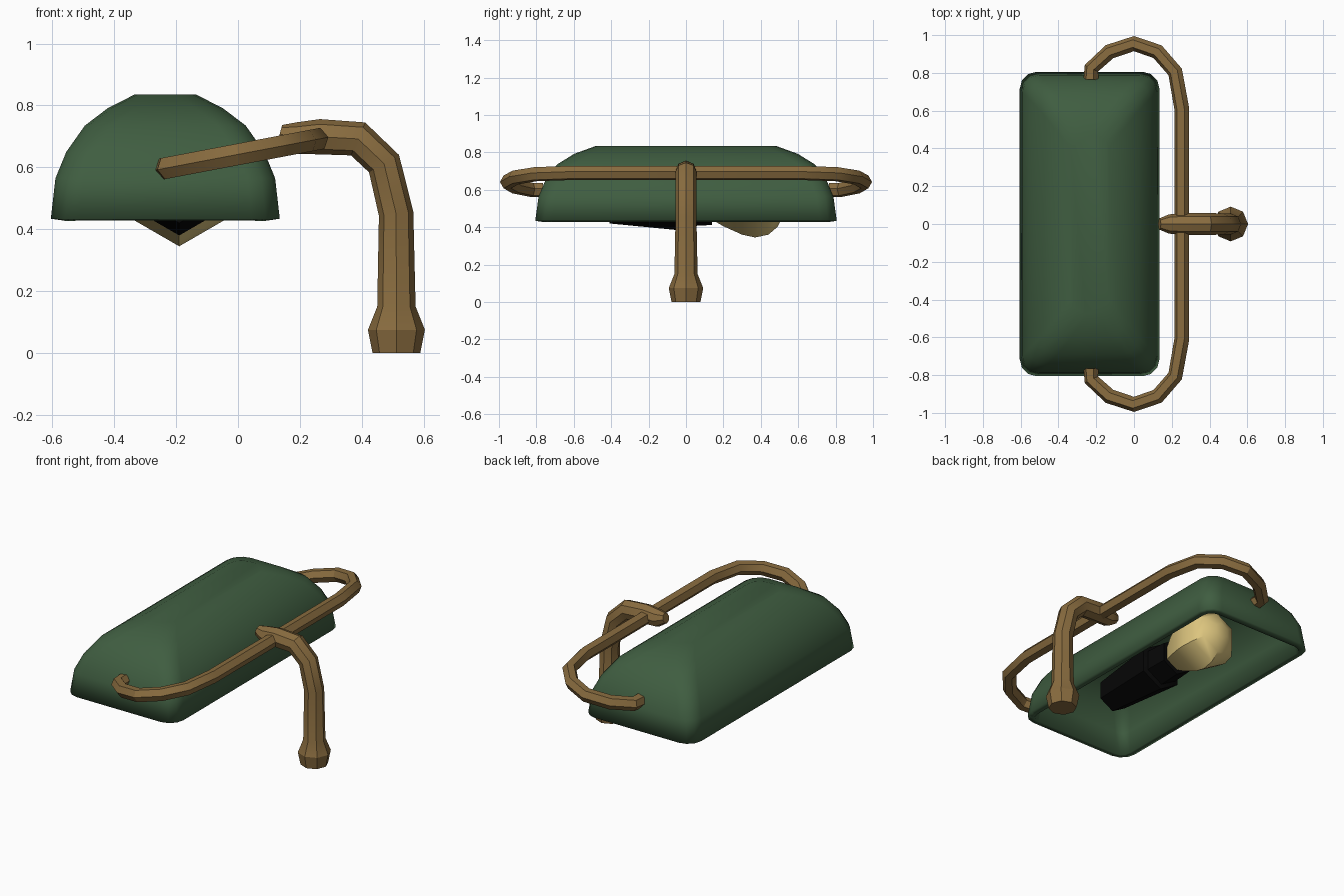
import bpy, bmesh, math
from mathutils import Vector

if "Cube" in bpy.data.objects:
    bpy.data.objects.remove(bpy.data.objects["Cube"])


def material(name, rgb):
    m = bpy.data.materials.new(name)
    m.diffuse_color = (*rgb, 1)
    m.use_nodes = True
    m.node_tree.nodes["Principled BSDF"].inputs["Base Color"].default_value = m.diffuse_color
    return m


GREEN = material("green enamel", (0.050, 0.110, 0.052))
BRASS = material("aged brass", (0.250, 0.150, 0.050))
BLACK = material("black socket", (0.002, 0.002, 0.002))
GLOW = material("warm glass", (0.720, 0.560, 0.210))


def loft(name, rings, mat, cap_start=True, cap_end=True, angle=30):
    """Join rings of points into a skin, with optional end caps."""
    bm = bmesh.new()
    loops = [[bm.verts.new(p) for p in ring] for ring in rings]
    n = len(loops[0])
    for a, b in zip(loops, loops[1:]):
        for i in range(n):
            j = (i + 1) % n
            bm.faces.new((a[i], a[j], b[j], b[i]))
    if cap_start:
        bm.faces.new(loops[0][::-1])
    if cap_end:
        bm.faces.new(loops[-1])
    if cap_start and cap_end:
        bmesh.ops.recalc_face_normals(bm, faces=bm.faces[:])
    me = bpy.data.meshes.new(name)
    bm.to_mesh(me)
    bm.free()
    me.materials.append(mat)
    ob = bpy.data.objects.new(name, me)
    bpy.context.collection.objects.link(ob)
    bpy.ops.object.select_all(action='DESELECT')
    ob.select_set(True)
    bpy.context.view_layer.objects.active = ob
    bpy.ops.object.shade_smooth_by_angle(angle=math.radians(angle))
    return ob


def tube(name, path, radii, sides, up, mat):
    """Sweep a polygon along a path that lies in the plane with normal `up`."""
    pts, up = [Vector(p) for p in path], Vector(up).normalized()
    rings = []
    for i, p in enumerate(pts):
        before = (p - pts[i - 1]).normalized() if i else Vector()
        after = (pts[i + 1] - p).normalized() if i + 1 < len(pts) else Vector()
        side = (before + after).normalized().cross(up).normalized()
        rings.append([p + radii[i] * (math.sin(a) * up + math.cos(a) * side)
                      for a in (math.tau * k / sides for k in range(sides))])
    return loft(name, rings, mat)


# Shade: rounded rectangles shrinking towards the top, then a shell thickness
def rounded_rect(hx, hy, z, radius, cx=-0.235, steps=3):
    ring = []
    for q, (sx, sy) in enumerate(((1, 1), (-1, 1), (-1, -1), (1, -1))):
        for k in range(steps + 1):
            a = math.pi / 2 * (q + k / steps)
            ring.append((cx + sx * (hx - radius) + radius * math.cos(a),
                         sy * (hy - radius) + radius * math.sin(a), z))
    return ring


layers = [(0.370, 0.806, 0.434, 0.09), (0.355, 0.788, 0.565, 0.09),
          (0.320, 0.752, 0.650, 0.09), (0.260, 0.690, 0.735, 0.09),
          (0.185, 0.598, 0.792, 0.09), (0.100, 0.480, 0.835, 0.08)]
shade = loft("shade", [rounded_rect(*l) for l in layers], GREEN, cap_start=False)
shell = shade.modifiers.new("thickness", 'SOLIDIFY')
shell.thickness = 0.04
shell.offset = -1

# Stand: flared foot, upright and bent top
stand = [(0.512, 0), (0.512, 0.075), (0.512, 0.15), (0.511, 0.45),
         (0.472, 0.612), (0.388, 0.692), (0.265, 0.699), (0.185, 0.695), (0.135, 0.708)]
tube("stand", [(x, 0, z) for x, z in stand],
     [0.077, 0.092, 0.062, 0.056, 0.056, 0.058, 0.057, 0.051, 0.030],
     8, (0, 1, 0), BRASS)

# Hoop: one half is mirrored along the length
half = [(-0.228, 0.765), (-0.225, 0.825), (-0.13, 0.912), (0, 0.955),
        (0.125, 0.912), (0.218, 0.805), (0.253, 0.61)]
outline = half + [(x, -y) for x, y in reversed(half)]
tube("hoop", [(x, y, 0.642 + 0.19 * x) for x, y in outline],
     [0.04] * len(outline), 6, (-0.19, 0, 1), BRASS)


# Socket and bulb: six-sided turned shapes lying along the shade
def turned(name, profile, mat, sides=6):
    rings = [[(-0.19 + r * math.sin(math.tau * k / sides), y,
               0.52 - r * math.cos(math.tau * k / sides)) for k in range(sides)]
             for y, r in profile]
    return loft(name, rings, mat)


turned("socket", [(-0.41, 0.100), (0.0, 0.140), (0.01, 0.115), (0.14, 0.108)], BLACK)
turned("bulb", [(0.13, 0.075), (0.20, 0.115), (0.30, 0.160), (0.37, 0.175),
                (0.44, 0.160), (0.49, 0.118), (0.525, 0.045)], GLOW)
